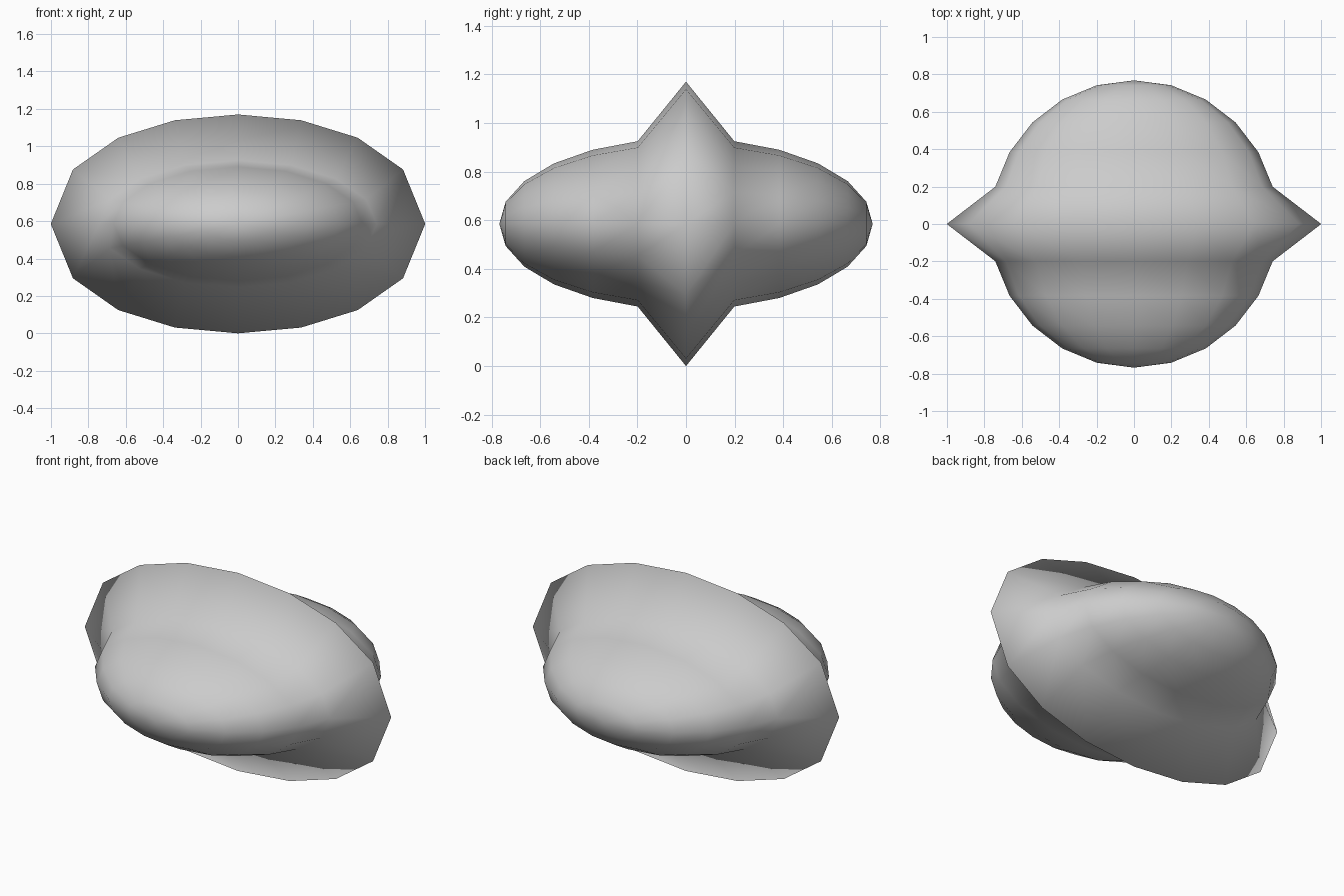
import bpy, bmesh
from mathutils import Matrix, Vector

if "Cube" in bpy.data.objects:
    bpy.data.objects.remove(bpy.data.objects["Cube"])

RX, RY, RZ = 0.768, 0.768, 0.352   # radii of the flattened body
RIDGE = 0.233                      # how far the middle ring is pushed out

# Flattened ball with its poles on the y axis
bm = bmesh.new()
bmesh.ops.create_uvsphere(bm, u_segments=16, v_segments=12, radius=1.0,
                          matrix=Matrix.Rotation(1.5707963, 4, 'X'))
for v in bm.verts:
    x, y, z = v.co
    v.co = (x * RX, y * RY, z * RZ)
    # Middle ring pushed out along the surface normal to form the ridge
    if abs(y) < 1e-3:
        v.co += Vector((x / RX, 0, z / RZ)).normalized() * RIDGE
    v.co.z += RZ + RIDGE

bmesh.ops.recalc_face_normals(bm, faces=bm.faces)
for f in bm.faces:
    f.smooth = True

mesh = bpy.data.meshes.new("ridged_body")
bm.to_mesh(mesh)
bm.free()
body = bpy.data.objects.new("ridged_body", mesh)
bpy.context.collection.objects.link(body)
